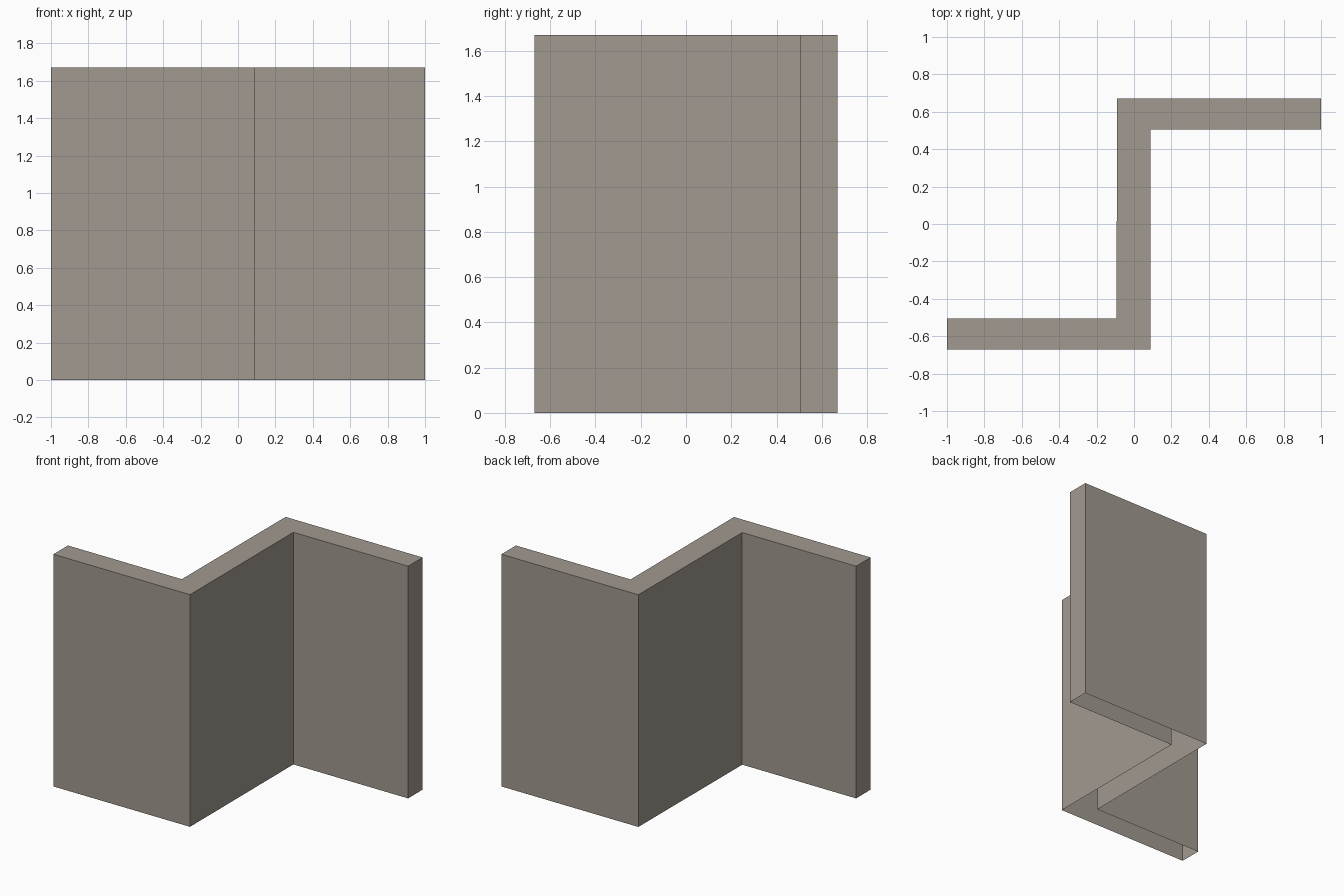
import bpy
import bmesh

cube = bpy.data.objects.get("Cube")
if cube:
    bpy.data.objects.remove(cube)

HEIGHT = 1.67
OUTER_Y, INNER_Y = 0.67, 0.505

# Warm grey material for the whole wall
grey = bpy.data.materials.new("warm_grey")
grey.use_nodes = True
colour = (0.36, 0.32, 0.28, 1)
grey.diffuse_color = colour
grey.node_tree.nodes["Principled BSDF"].inputs["Base Color"].default_value = colour

# Z-shaped plan, counter-clockwise: front wing, web, back wing
plan = [(-1, -OUTER_Y), (0.087, -OUTER_Y), (0.087, INNER_Y), (1, INNER_Y),
        (1, OUTER_Y), (-0.09, OUTER_Y), (-0.094, -INNER_Y), (-1, -INNER_Y)]

# Hollow wall: sides and top cap, with the underside left open
bm = bmesh.new()
bottom = [bm.verts.new((x, y, 0)) for x, y in plan]
top = [bm.verts.new((x, y, HEIGHT)) for x, y in plan]
bm.faces.new(top)
for i in range(len(plan)):
    j = (i + 1) % len(plan)
    bm.faces.new((bottom[i], bottom[j], top[j], top[i]))

mesh = bpy.data.meshes.new("zigzag_wall")
bm.to_mesh(mesh)
bm.free()
mesh.materials.append(grey)
wall = bpy.data.objects.new("zigzag_wall", mesh)
bpy.context.collection.objects.link(wall)
